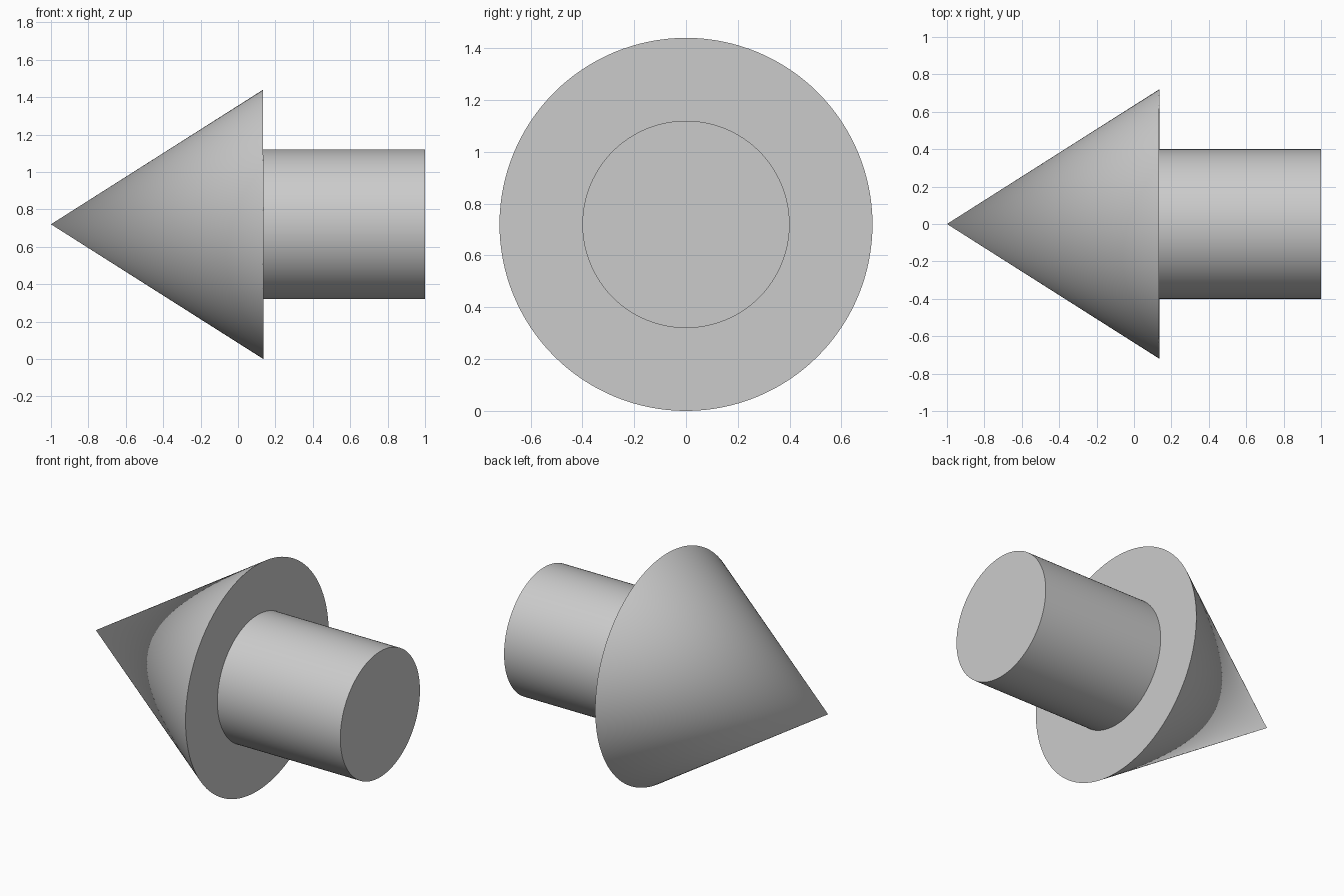
import bpy, bmesh
from math import pi, radians
from mathutils import Matrix

cube = bpy.data.objects.get("Cube")
if cube:
    bpy.data.objects.remove(cube, do_unlink=True)

HEAD_R, SHANK_R = 0.72, 0.4
TIP_X, BASE_X, END_X = -1.0, 0.135, 1.0
SEGMENTS = 128

# Single light grey material
grey = bpy.data.materials.new("light grey")
grey.use_nodes = True
colour = (0.6, 0.6, 0.6, 1)
grey.diffuse_color = colour
grey.node_tree.nodes["Principled BSDF"].inputs["Base Color"].default_value = colour


def round_part(name, x0, x1, r0, r1, open_start=False):
    """Round solid along x from x0 (radius r0) to x1 (radius r1)."""
    bm = bmesh.new()
    place = Matrix.Translation(((x0 + x1) / 2, 0, HEAD_R)) @ Matrix.Rotation(pi / 2, 4, "Y")
    bmesh.ops.create_cone(bm, cap_ends=True, segments=SEGMENTS, radius1=r0,
                          radius2=r1, depth=x1 - x0, matrix=place)
    bmesh.ops.remove_doubles(bm, verts=bm.verts, dist=1e-5)
    bmesh.ops.recalc_face_normals(bm, faces=bm.faces)
    if open_start:
        hidden = [f for f in bm.faces if f.normal.x < -0.99]
        bmesh.ops.delete(bm, geom=hidden, context="FACES")
    mesh = bpy.data.meshes.new(name)
    bm.to_mesh(mesh)
    bm.free()
    mesh.materials.append(grey)
    obj = bpy.data.objects.new(name, mesh)
    bpy.context.collection.objects.link(obj)
    bpy.ops.object.select_all(action="DESELECT")
    obj.select_set(True)
    bpy.context.view_layer.objects.active = obj
    bpy.ops.object.shade_smooth_by_angle(angle=radians(30))
    return obj


# Pointed head, then the shank that meets its flat back
round_part("cone_head", TIP_X, BASE_X, 0, HEAD_R)
round_part("shank", BASE_X, END_X, SHANK_R, SHANK_R, open_start=True)
